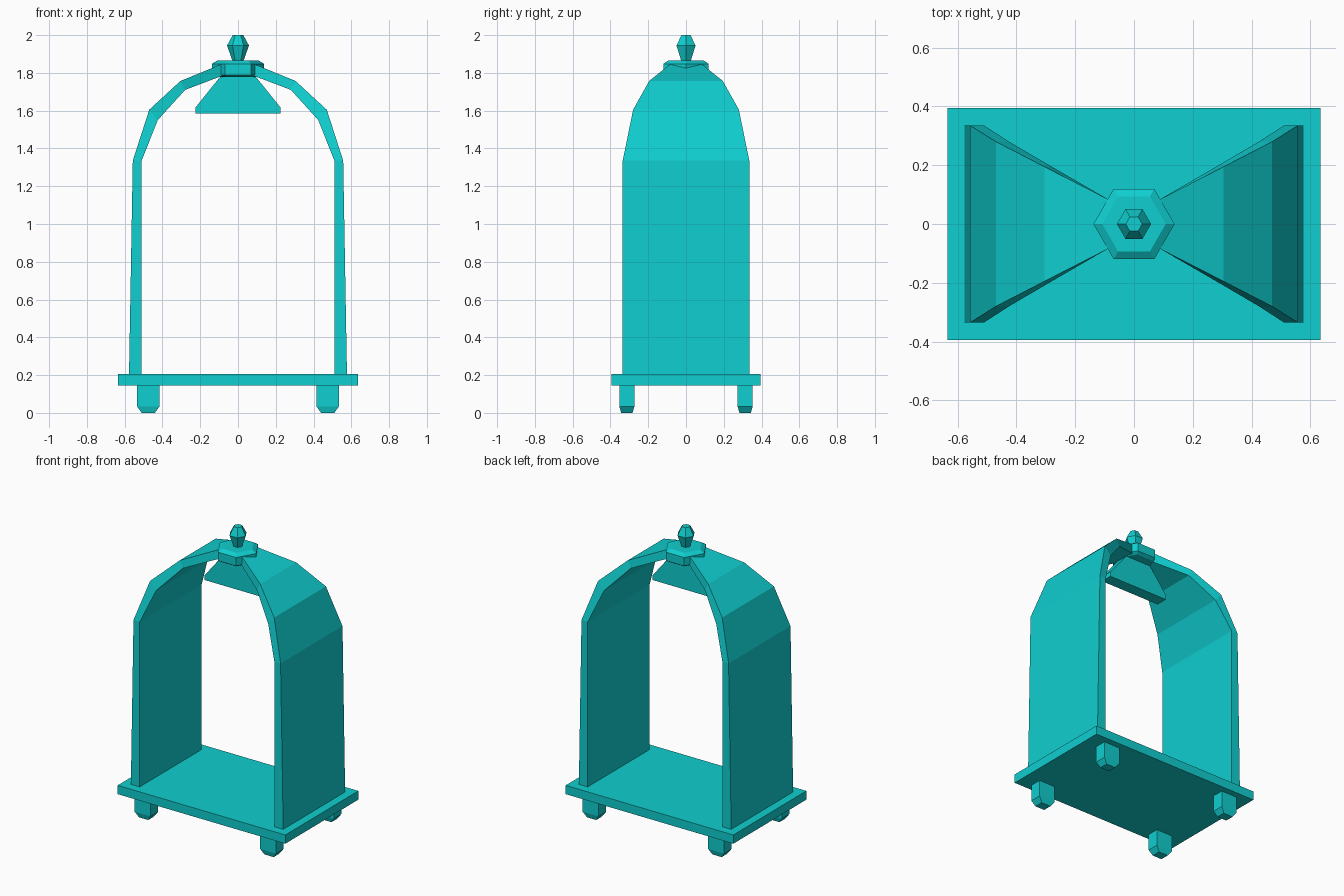
import bpy, bmesh
from math import cos, sin, pi

if "Cube" in bpy.data.objects:
    bpy.data.objects.remove(bpy.data.objects["Cube"], do_unlink=True)

teal = bpy.data.materials.new("turquoise")
teal.use_nodes = True
COLOUR = (0.005, 0.62, 0.63, 1)
teal.diffuse_color = COLOUR
teal.node_tree.nodes["Principled BSDF"].inputs["Base Color"].default_value = COLOUR


def loft(name, rings):
    """Skin a stack of equal-sided rings and cap both ends."""
    bm = bmesh.new()
    loops = [[bm.verts.new(p) for p in ring] for ring in rings]
    n = len(loops[0])
    for a, b in zip(loops, loops[1:]):
        for i in range(n):
            j = (i + 1) % n
            bm.faces.new((a[i], a[j], b[j], b[i]))
    bm.faces.new(loops[0][::-1])
    bm.faces.new(loops[-1])
    bmesh.ops.recalc_face_normals(bm, faces=bm.faces)
    mesh = bpy.data.meshes.new(name)
    bm.to_mesh(mesh)
    bm.free()
    mesh.materials.append(teal)
    obj = bpy.data.objects.new(name, mesh)
    bpy.context.collection.objects.link(obj)
    return obj


def rect(cx, cy, hx, hy, z):
    return [(cx + sx * hx, cy + sy * hy, z)
            for sx, sy in ((-1, -1), (1, -1), (1, 1), (-1, 1))]


def hexagon(r, z):
    return [(r * cos(i * pi / 3), r * sin(i * pi / 3), z) for i in range(6)]


# Base plate
loft("base_plate", [rect(0, 0, 0.635, 0.395, z) for z in (0.145, 0.205)])

# Four feet with tapered bottoms
for sx, side in ((1, "left"), (-1, "right")):
    for sy, end in ((-1, "front"), (1, "back")):
        x, y = sx * 0.475, sy * 0.313
        loft(f"{end}_{side}_foot", [rect(x, y, 0.035, 0.03, 0),
                                    rect(x, y, 0.06, 0.04, 0.035),
                                    rect(x, y, 0.06, 0.04, 0.15)])

# Side panels curving up into arms: outer x, z, inner x, z, half depth
SECTIONS = [
    (0.577, 0.2, 0.51, 0.2, 0.335),
    (0.557, 1.335, 0.51, 1.335, 0.335),
    (0.47, 1.605, 0.425, 1.55, 0.28),
    (0.305, 1.757, 0.28, 1.71, 0.195),
    (0.09, 1.845, 0.09, 1.782, 0.085),
    (0.06, 1.845, 0.06, 1.785, 0.07),
]
for s, side in ((1, "left"), (-1, "right")):
    loft(f"{side}_panel", [[(s * xo, -h, zo), (s * xo, h, zo),
                            (s * xi, h, zi), (s * xi, -h, zi)]
                           for xo, zo, xi, zi, h in SECTIONS])

# Flat flared pendant under the collar
loft("pendant", [rect(0, 0, hx, 0.04, z)
                 for hx, z in ((0.225, 1.585), (0.225, 1.617), (0.09, 1.785))])

# Hexagonal collar and finial
loft("collar", [hexagon(r, z) for r, z in
                ((0.115, 1.777), (0.138, 1.79), (0.138, 1.848), (0.108, 1.866))])
loft("finial", [hexagon(r, z) for r, z in
                ((0.028, 1.86), (0.058, 1.945), (0.028, 2.0))])
